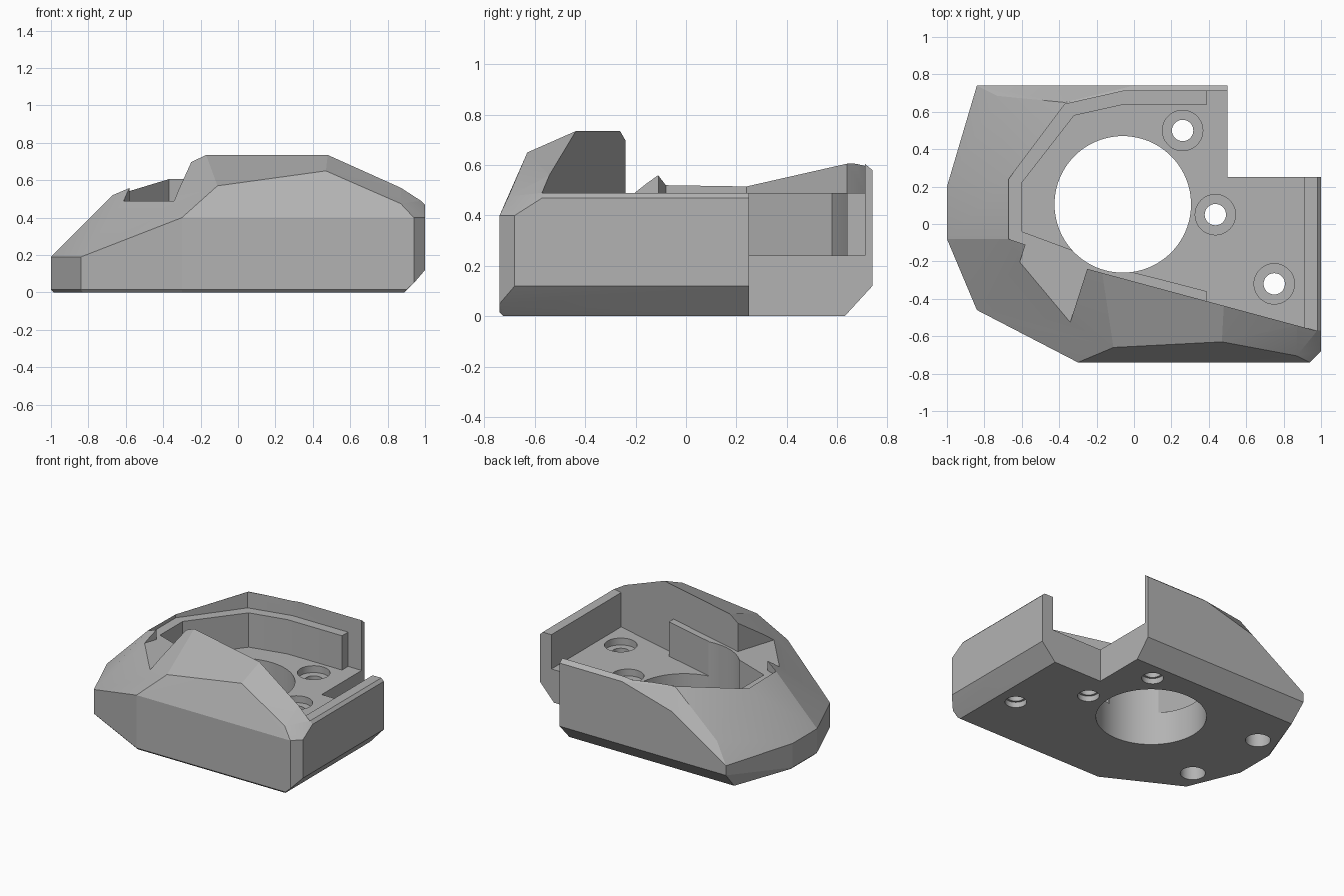
import bpy, bmesh, math
from mathutils import Matrix

cube = bpy.data.objects.get("Cube")
if cube:
    bpy.data.objects.remove(cube, do_unlink=True)

grey = bpy.data.materials.new("light_grey")
grey.use_nodes = True
tone = (0.45, 0.45, 0.45, 1)
grey.diffuse_color = tone
grey.node_tree.nodes["Principled BSDF"].inputs["Base Color"].default_value = tone


def make_object(name, bm):
    bmesh.ops.recalc_face_normals(bm, faces=bm.faces[:])
    mesh = bpy.data.meshes.new(name)
    bm.to_mesh(mesh)
    bm.free()
    mesh.materials.append(grey)
    obj = bpy.data.objects.new(name, mesh)
    bpy.context.collection.objects.link(obj)
    return obj


def prism(name, outline, low, high):
    bm = bmesh.new()
    base = bm.faces.new([bm.verts.new((x, y, low)) for x, y in outline])
    top = bmesh.ops.extrude_face_region(bm, geom=[base])["geom"]
    verts = [v for v in top if isinstance(v, bmesh.types.BMVert)]
    bmesh.ops.translate(bm, vec=(0, 0, high - low), verts=verts)
    return make_object(name, bm)


def cylinder(name, x, y, radius, low, high, sides=48):
    bm = bmesh.new()
    bmesh.ops.create_cone(bm, cap_ends=True, segments=sides, radius1=radius,
                          radius2=radius, depth=high - low,
                          matrix=Matrix.Translation((x, y, (low + high) / 2)))
    return make_object(name, bm)


def cut(body, cutter):
    mod = body.modifiers.new("cut", 'BOOLEAN')
    mod.operation, mod.solver, mod.object = 'DIFFERENCE', 'EXACT', cutter
    bpy.context.view_layer.update()
    graph = bpy.context.evaluated_depsgraph_get()
    mesh = bpy.data.meshes.new_from_object(body.evaluated_get(graph))
    body.modifiers.clear()
    body.data = mesh
    bpy.data.objects.remove(cutter, do_unlink=True)


# Faceted outer shell: base corners, side corners, then the crest and rims
LIP, CHAMFER, SIDE, CREST = 0.015, 0.12, 0.19, 0.735
points = [
    (-0.985, -0.08, 0), (-0.985, 0.2, 0), (-0.83, 0.63, 0), (0.5, 0.63, 0),
    (0.89, 0.25, 0), (0.89, -0.725, 0), (-0.3, -0.725, 0), (-0.83, -0.45, 0),
    (-0.84, -0.46, LIP), (-1, -0.08, LIP), (-1, 0.2, LIP),
    (-0.3, -0.74, LIP), (0.9, -0.74, LIP),
    (-0.84, 0.74, CHAMFER), (0.5, 0.74, CHAMFER), (1, 0.25, CHAMFER),
    (1, -0.68, CHAMFER), (0.94, -0.74, 0.05),
    (-0.84, -0.46, SIDE), (-1, -0.08, SIDE), (-1, 0.2, SIDE), (-0.84, 0.74, SIDE),
    (-0.3, -0.74, 0.4), (0.94, -0.74, 0.4), (1, -0.68, 0.4),
    (-0.11, -0.66, 0.57), (0.47, -0.63, 0.65), (0.87, -0.705, 0.475),
    (-0.25, -0.24, 0.69), (-0.17, -0.262, CREST), (0.48, -0.437, CREST),
    (0.87, -0.542, 0.56), (0.98, -0.57, 0.49), (1, -0.57, 0.47),
    (0.98, 0.25, 0.49), (1, 0.25, 0.47),
    (-0.67, -0.08, 0.52), (-0.67, 0.24, 0.515), (-0.37, 0.65, 0.605),
    (-0.73, 0.685, 0.32), (-0.4, 0.74, 0.47), (0, 0.74, 0.58), (0.5, 0.74, 0.58),
    (0, 0.71, 0.605), (0.5, 0.71, 0.605),
]
shell = bmesh.new()
for p in points:
    shell.verts.new(p)
hull = bmesh.ops.convex_hull(shell, input=shell.verts[:])
loose = {v for v in hull["geom_interior"] + hull["geom_unused"]
         if isinstance(v, bmesh.types.BMVert)}
bmesh.ops.delete(shell, geom=list(loose), context='VERTS')
bmesh.ops.dissolve_limit(shell, angle_limit=math.radians(1),
                         verts=shell.verts[:], edges=shell.edges[:])
body = make_object("housing_body", shell)


def front_wall(x):
    return (x, -0.24 - 0.27 * (x + 0.25))


# Rear corner notch
cut(body, prism("notch_cutter", [(0.5, 0.25), (1.5, 0.25), (1.5, 1.2), (0.5, 1.2)], -0.5, 1.5))

# Upper recess down to the ledge, open through the front side slot
cut(body, prism("ledge_cutter", [
    (-0.67, -0.08), (-0.67, 0.24), (-0.37, 0.64), (-0.06, 0.71), (1.2, 0.71),
    front_wall(1.2), front_wall(-0.25), (-0.41, -0.74), (-0.7, -0.47),
    (-0.61, -0.2), (-0.58, -0.11)], 0.49, 1.5))

# Lower recess down to the floor
cut(body, prism("floor_cutter", [
    (-0.6, -0.04), (-0.6, 0.22), (-0.32, 0.58), (-0.05, 0.64), (0.39, 0.64),
    (0.39, 0.71), (0.7, 0.71), (0.7, 0.4), (0.91, 0.4), front_wall(0.91),
    front_wall(0.39), (0.39, -0.36), (0.14, -0.295), (0, -0.26),
    (-0.1, -0.1), (-0.33, -0.14)], 0.24, 1.4))

# Main round opening
cut(body, cylinder("opening_cutter", -0.06, 0.105, 0.365, -0.5, 1.3, 96))

# Screw holes with counterbores
for x, y in [(0.26, 0.5), (0.435, 0.05), (0.75, -0.32)]:
    cut(body, cylinder("screw_cutter", x, y, 0.057, -0.2, 0.4))
    cut(body, cylinder("counterbore_cutter", x, y, 0.108, 0.19, 0.4))
    cut(body, cylinder("underside_cutter", x, y, 0.072, -0.2, 0.04))

# Blind holes in the underside
for x, y in [(-0.8, 0.32), (-0.75, -0.29)]:
    cut(body, cylinder("blind_hole_cutter", x, y, 0.083, -0.2, 0.12))

bpy.ops.object.select_all(action='DESELECT')
body.select_set(True)
bpy.context.view_layer.objects.active = body
bpy.ops.object.shade_smooth_by_angle(angle=math.radians(15))
